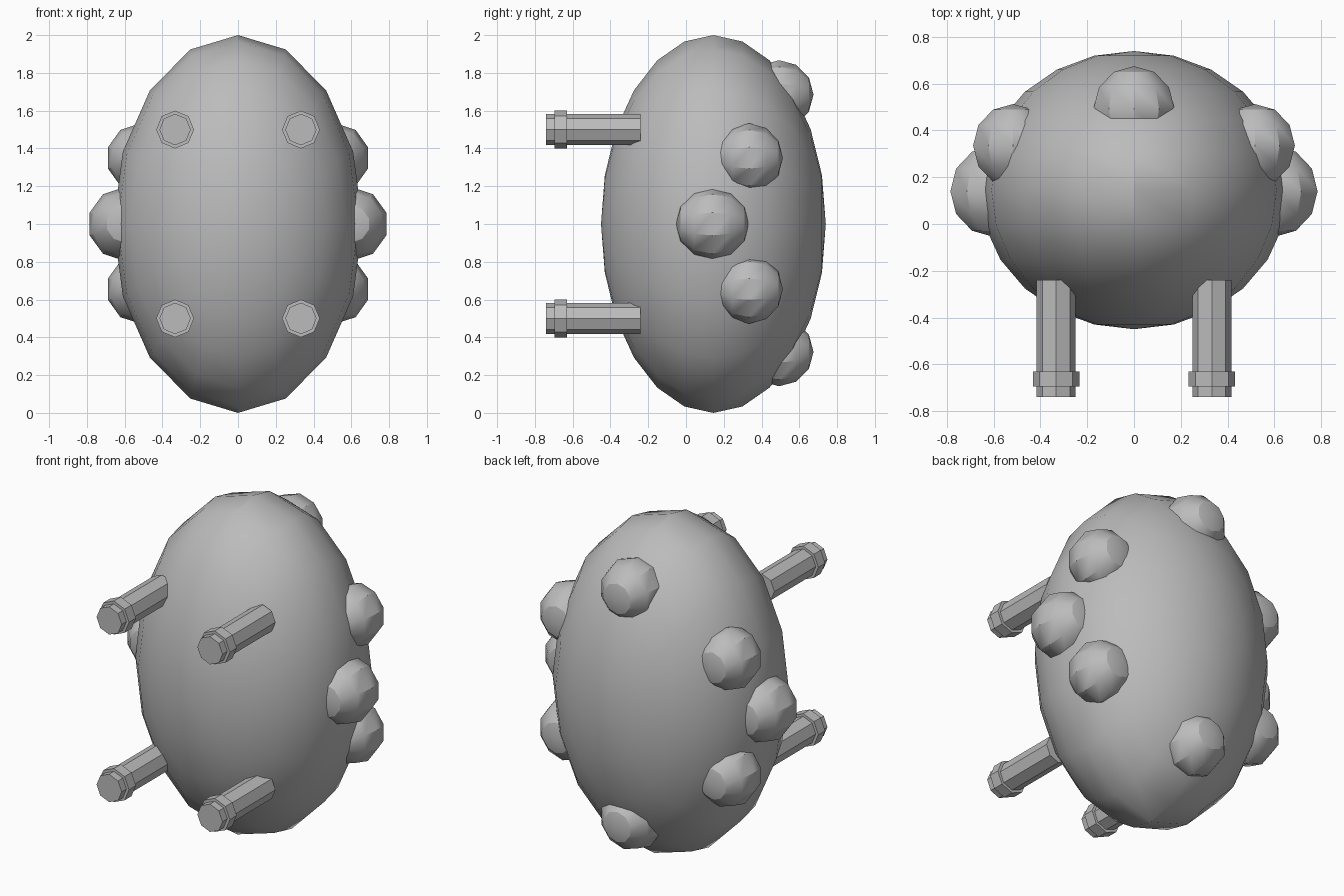
import bpy, math

if "Cube" in bpy.data.objects:
    bpy.data.objects.remove(bpy.data.objects["Cube"])

grey = bpy.data.materials.new("plain grey")
grey.diffuse_color = (0.5, 0.5, 0.5, 1)
grey.use_nodes = True
grey.node_tree.nodes["Principled BSDF"].inputs["Base Color"].default_value = grey.diffuse_color


def finish(ob, name, smooth=None):
    ob.name = name
    bpy.ops.object.transform_apply(location=False, rotation=True, scale=True)
    if smooth:
        bpy.ops.object.shade_smooth_by_angle(angle=math.radians(smooth))
    ob.data.materials.append(grey)


def ball(name, loc, size, segs, rings, turn=0):
    # sphere whose poles point along y
    bpy.ops.mesh.primitive_uv_sphere_add(segments=segs, ring_count=rings, radius=1)
    ob = bpy.context.object
    ob.scale = (size[0], size[2], size[1])
    ob.rotation_euler = (math.pi / 2, 0, 0)
    ob.location = loc
    finish(ob, name, 30)


def peg(name, x, z, y0, y1, r):
    bpy.ops.mesh.primitive_cylinder_add(vertices=8, radius=r, depth=y1 - y0,
                                        location=(x, (y0 + y1) / 2, z),
                                        rotation=(math.pi / 2, 0, 0))
    finish(bpy.context.object, name)


# egg-shaped body
ball("body", (0, 0.145, 1.0), (0.66, 0.595, 1.0), 16, 12)

# bumps on the sides
for s in (-1, 1):
    ball("side_bump", (s * 0.6, 0.14, 1.0), (0.195, 0.195, 0.195), 10, 6)
    for z in (0.655, 1.35):
        ball("rear_side_bump", (s * 0.517, 0.335, z), (0.18, 0.178, 0.183), 10, 6)

# bumps on the back
for z in (0.323, 1.685):
    ball("back_bump", (0, 0.493, z), (0.182, 0.182, 0.182), 10, 6)

# front pegs with collars
for x in (-0.333, 0.333):
    for z in (0.5, 1.5):
        peg("peg", x, z, -0.74, -0.24, 0.083)
        peg("peg_collar", x, z, -0.695, -0.63, 0.1)
